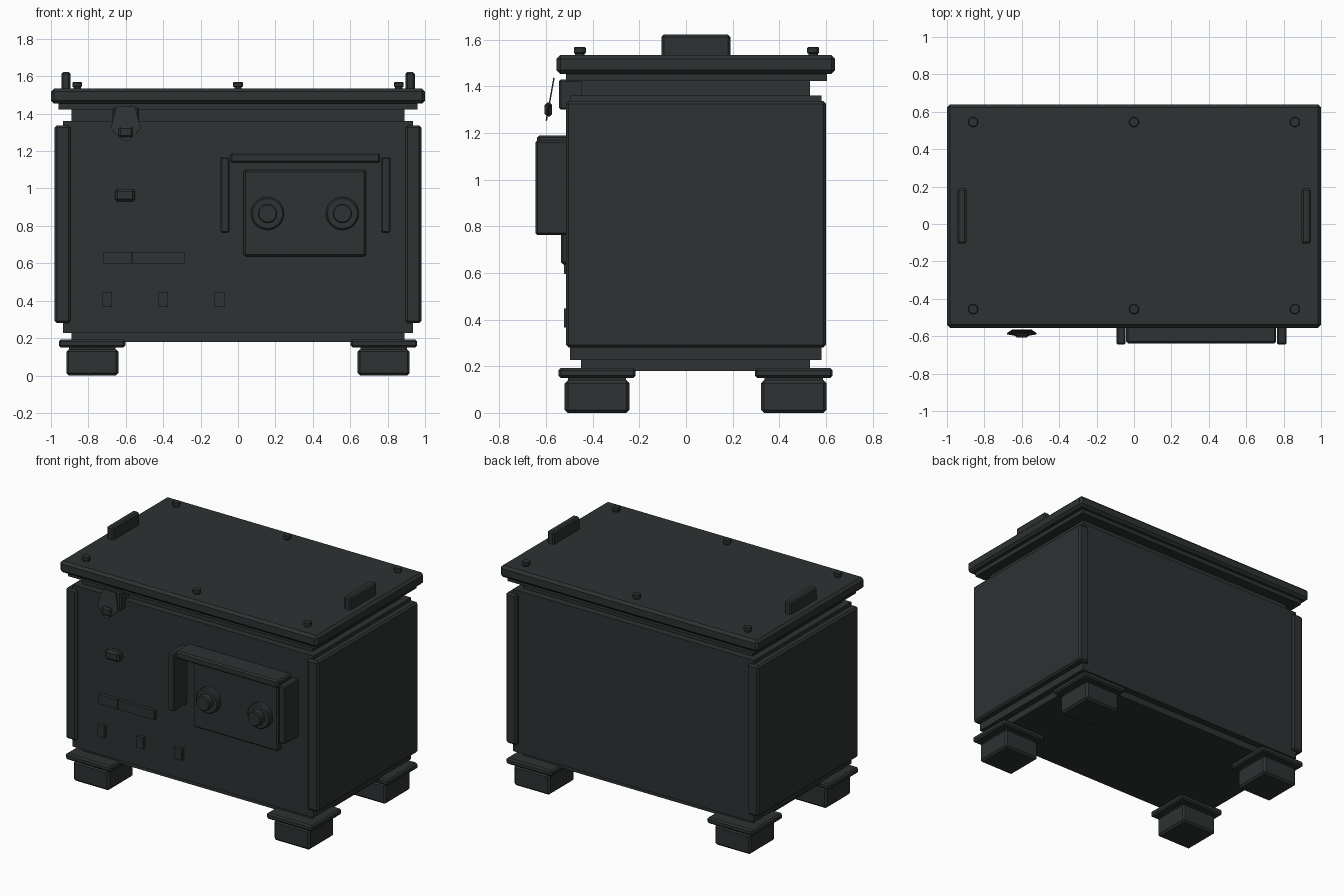
import bpy, bmesh, math
from mathutils import Matrix

if "Cube" in bpy.data.objects:
    bpy.data.objects.remove(bpy.data.objects["Cube"])

mat = bpy.data.materials.new("dark_metal")
mat.diffuse_color = (0.027, 0.032, 0.033, 1)
mat.use_nodes = True
mat.node_tree.nodes["Principled BSDF"].inputs["Base Color"].default_value = mat.diffuse_color
YC = 0.043  # depth centre of the body


def finish(name, bm, bevel=0.0):
    bmesh.ops.recalc_face_normals(bm, faces=bm.faces)
    me = bpy.data.meshes.new(name)
    bm.to_mesh(me)
    bm.free()
    me.materials.append(mat)
    ob = bpy.data.objects.new(name, me)
    bpy.context.collection.objects.link(ob)
    if bevel:
        m = ob.modifiers.new("bevel", 'BEVEL')
        m.width = bevel
        m.segments = 1
    return ob


def box(name, x, y, z, bevel=0.0):
    bm = bmesh.new()
    bmesh.ops.create_cube(bm, size=1)
    for v in bm.verts:
        v.co = [r[0] + (c + 0.5) * (r[1] - r[0]) for r, c in zip((x, y, z), v.co)]
    return finish(name, bm, bevel)


def disc(name, centre, r, depth, axis='Z', sides=20, bevel=0.0):
    bm = bmesh.new()
    bmesh.ops.create_cone(bm, cap_ends=True, segments=sides, radius1=r, radius2=r, depth=depth)
    rot = Matrix.Rotation(math.pi / 2, 4, 'X') if axis == 'Y' else Matrix()
    bmesh.ops.transform(bm, matrix=Matrix.Translation(centre) @ rot, verts=bm.verts)
    return finish(name, bm, bevel)


def mirrored(s, a, b):
    return (a, b) if s > 0 else (-b, -a)


# Body: core, wider casing and side panels
box("body_core", (-0.89, 0.89), (-0.45, 0.532), (0.18, 1.44))
box("body_casing", (-0.935, 0.935), (-0.497, 0.58), (0.227, 1.362))
for s, side in ((-1, "left"), (1, "right")):
    box(f"{side}_side_panel", mirrored(s, 0.895, 0.98), (-0.515, 0.6), (0.28, 1.337), 0.012)

# Lid with gasket, grips and rivets
box("lid_gasket", (-0.96, 0.96), (-0.515, 0.605), (1.423, 1.458))
box("lid", (-1, 1), (-0.555, 0.64), (1.453, 1.535), 0.017)
for s, side in ((-1, "left"), (1, "right")):
    box(f"{side}_lid_grip", mirrored(s, 0.895, 0.945), (-0.105, 0.19), (1.52, 1.622), 0.01)
for x in (-0.86, 0, 0.86):
    for y in (-0.455, 0.545):
        disc("lid_rivet_stem", (x, y, 1.54), 0.02, 0.03, sides=12)
        disc("lid_rivet_head", (x, y, 1.555), 0.027, 0.026, sides=12, bevel=0.004)

# Feet
for s, side in ((-1, "left"), (1, "right")):
    for y0, y1, end in ((-0.52, -0.243, "front"), (0.322, 0.602, "back")):
        fx = mirrored(s, 0.64, 0.918)
        box(f"{end}_{side}_foot", fx, (y0, y1), (0, 0.14), 0.013)
        box(f"{end}_{side}_foot_neck", (fx[0] + .015, fx[1] - .015), (y0 + .015, y1 - .015), (0.12, 0.16))
        box(f"{end}_{side}_foot_plate", mirrored(s, 0.602, 0.958), (y0 - 0.027, y1 + 0.027),
            (0.15, 0.192), 0.01)

# Latch: backing plate, sloping hasp and its stud
box("latch_backing", (-0.67, -0.53), (-0.545, -0.44), (1.3, 1.43), 0.008)
bm = bmesh.new()
outline = [(-0.05, 1.437), (0.05, 1.437), (0.08, 1.32), (0.012, 1.253), (-0.012, 1.253), (-0.08, 1.32)]
vs = [bm.verts.new((-0.6 + x, -0.566 - (1.437 - z) * 0.18, z)) for x, z in outline]
bm.faces.new(vs)
hasp = finish("latch_hasp", bm)
m = hasp.modifiers.new("thickness", 'SOLIDIFY')
m.thickness = 0.006
m.offset = 0
box("latch_stud", (-0.638, -0.563), (-0.606, -0.574), (1.272, 1.33), 0.01)

# Small front fittings
box("push_button", (-0.658, -0.55), (-0.54, -0.48), (0.93, 0.998), 0.013)
box("label_strip_left", (-0.72, -0.568), (-0.523, -0.48), (0.595, 0.66))
box("label_strip_right", (-0.565, -0.285), (-0.523, -0.48), (0.595, 0.66))
for x in (-0.7, -0.4, -0.1):
    box("indicator", (x - 0.027, x + 0.027), (-0.523, -0.48), (0.367, 0.447))

# Control panel with dials
box("control_panel", (0.03, 0.685), (-0.537, -0.48), (0.637, 1.098), 0.01)
for x in (0.158, 0.558):
    disc("dial_base", (x, -0.55, 0.866), 0.088, 0.05, 'Y', 24, 0.008)
    disc("dial_knob", (x, -0.59, 0.866), 0.052, 0.06, 'Y', 20, 0.006)

# Guard bars around the control panel
box("guard_top", (-0.042, 0.76), (-0.638, -0.48), (1.137, 1.19), 0.01)
box("guard_left", (-0.094, -0.046), (-0.645, -0.48), (0.763, 1.168), 0.008)
box("guard_right", (0.764, 0.816), (-0.645, -0.48), (0.763, 1.168), 0.008)
